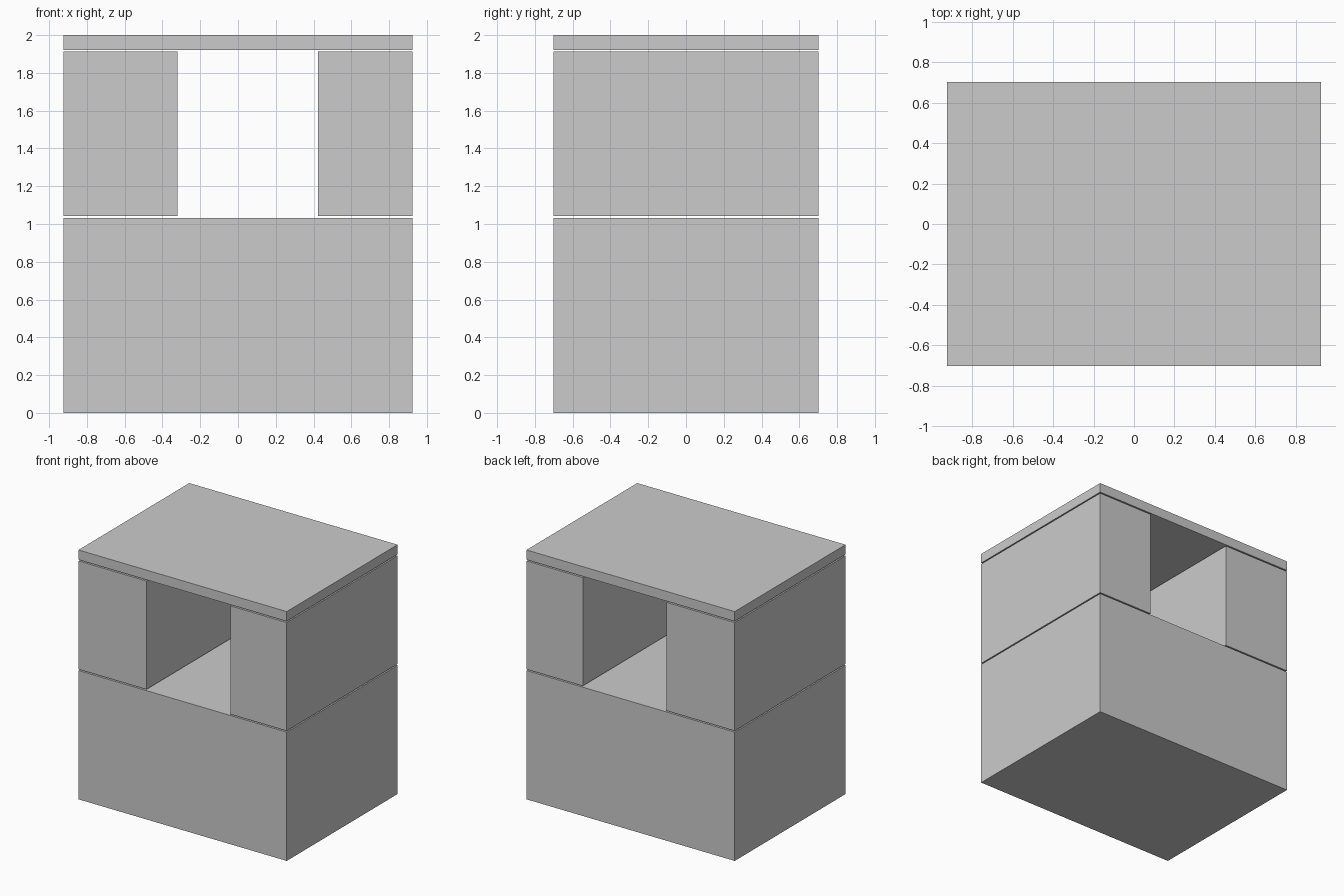
import bpy

if "Cube" in bpy.data.objects:
    bpy.data.objects.remove(bpy.data.objects["Cube"])

HALF_X, HALF_Y = 0.924, 0.702


def block(name, x0, x1, z0, z1):
    """Full-depth box spanning the given x and z ranges."""
    bpy.ops.mesh.primitive_cube_add(size=1, location=((x0 + x1) / 2, 0, (z0 + z1) / 2))
    obj = bpy.context.object
    obj.name = name
    obj.scale = (x1 - x0, 2 * HALF_Y, z1 - z0)
    bpy.ops.object.transform_apply(location=False, rotation=False, scale=True)
    return obj


# Solid lower block
block("base_block", -HALF_X, HALF_X, 0.0, 1.033)

# Two uneven piers either side of the opening, set off by thin shadow gaps
block("left_pier", -HALF_X, -0.32, 1.043, 1.912)
block("right_pier", 0.424, HALF_X, 1.043, 1.912)

# Thin top slab
block("top_slab", -HALF_X, HALF_X, 1.922, 2.0)
